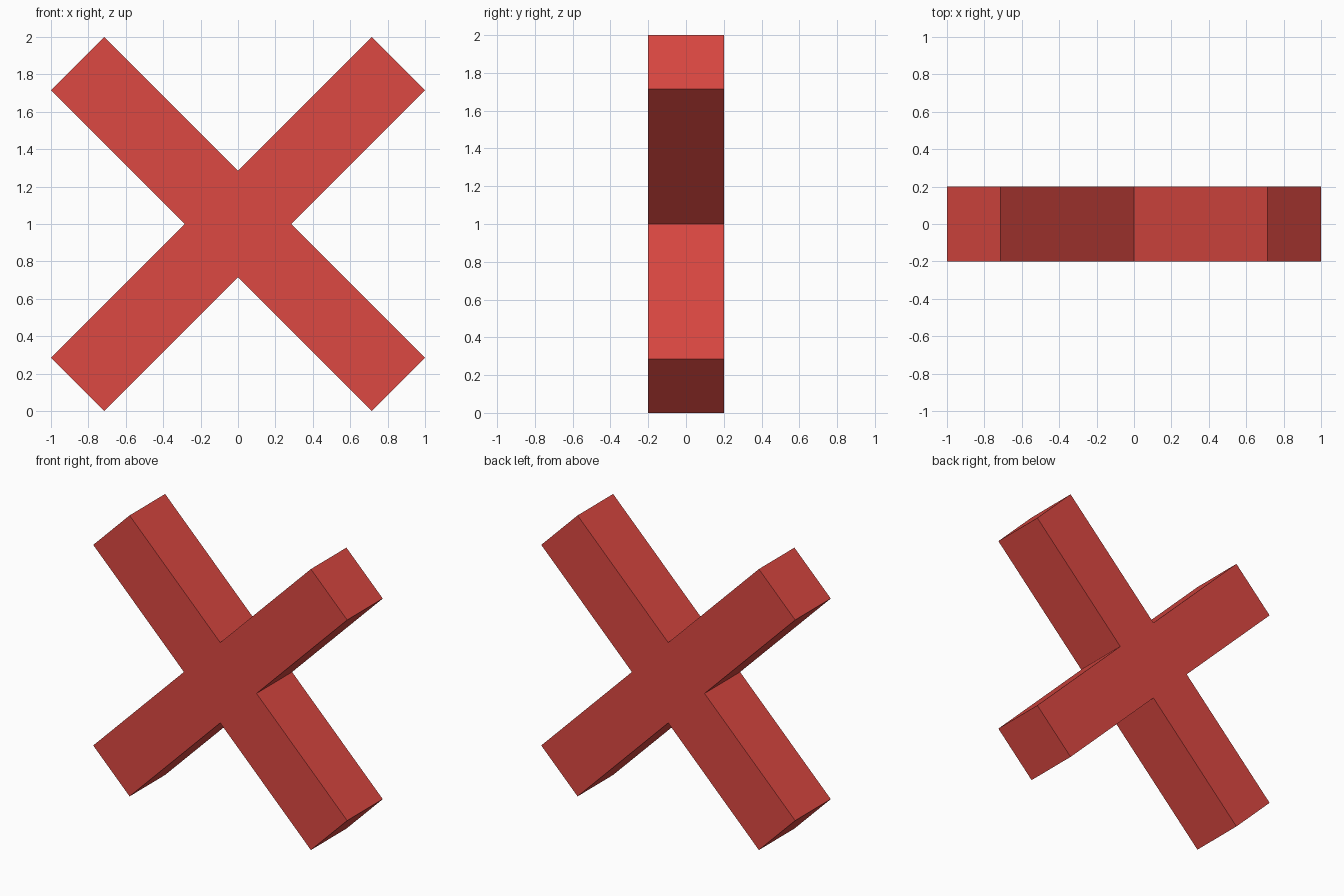
import bpy, bmesh
from mathutils import Matrix

if "Cube" in bpy.data.objects:
    bpy.data.objects.remove(bpy.data.objects["Cube"])

NOTCH = 0.286      # distance from centre to each inner corner
HALF_DEPTH = 0.2

red = bpy.data.materials.new("red")
red.diffuse_color = (0.716, 0.065, 0.054, 1)
red.use_nodes = True
red.node_tree.nodes["Principled BSDF"].inputs["Base Color"].default_value = red.diffuse_color

# Diagonal cross outline: one arm's three corners turned four times
bm = bmesh.new()
verts = []
for i in range(4):
    turn = Matrix.Rotation(-i * 1.5707963267948966, 3, 'Y')
    for x, z in ((NOTCH, 0), (1, 1 - NOTCH), (1 - NOTCH, 1)):
        v = bm.verts.new((x, -HALF_DEPTH, z))
        v.co = turn @ v.co
        v.co.z += 1
        verts.append(v)
face = bm.faces.new(verts)

# Thicken the outline front to back
ext = bmesh.ops.extrude_face_region(bm, geom=[face], use_keep_orig=True)
bmesh.ops.translate(bm, vec=(0, 2 * HALF_DEPTH, 0),
                    verts=[g for g in ext["geom"] if isinstance(g, bmesh.types.BMVert)])
bmesh.ops.recalc_face_normals(bm, faces=bm.faces)

mesh = bpy.data.meshes.new("diagonal_cross")
bm.to_mesh(mesh)
bm.free()
mesh.materials.append(red)
bpy.context.collection.objects.link(bpy.data.objects.new("diagonal_cross", mesh))
